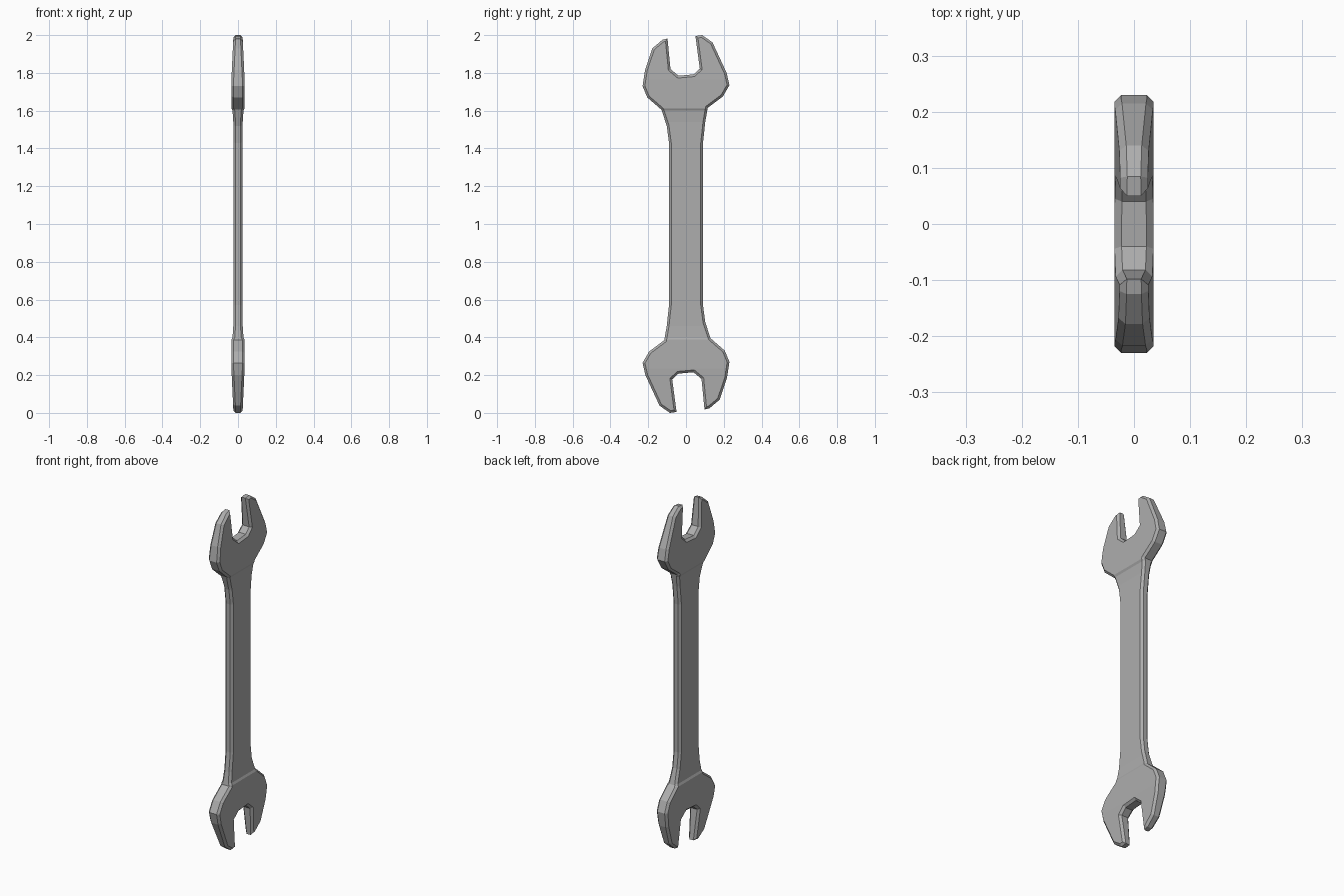
import bpy
import bmesh
from mathutils import Vector

cube = bpy.data.objects.get("Cube")
if cube:
    bpy.data.objects.remove(cube, do_unlink=True)

CHAMFER = 0.012

# Jaw and neck outline (y, z): up the back neck, round the slot, down the other side
jaw = [(-0.09, 1.43), (-0.102, 1.52), (-0.13, 1.605), (-0.205, 1.67),
       (-0.23, 1.73), (-0.217, 1.815), (-0.178, 1.93), (-0.125, 1.975),
       (-0.098, 1.982), (-0.082, 1.82), (-0.04, 1.785), (0.04, 1.792),
       (0.073, 1.822), (0.05, 1.995), (0.085, 2.0), (0.14, 1.962),
       (0.215, 1.8), (0.23, 1.735), (0.195, 1.675), (0.115, 1.615),
       (0.102, 1.54), (0.09, 1.43)]
# The other jaw is the same outline turned half a circle
outline = jaw + [(-y, 2 - z) for y, z in jaw]

# Half thickness by distance from the middle of the handle
stops = [(0, 0.025), (0.54, 0.025), (0.6, 0.029), (0.612, 0.035),
         (0.765, 0.035), (1.0, 0.024)]


def half_thickness(z):
    d = min(abs(z - 1), 1)
    for (a, ta), (b, tb) in zip(stops, stops[1:]):
        if d <= b:
            return ta + (tb - ta) * (d - a) / (b - a)
    return stops[-1][1]


# Extrude the outline into a plate
bm = bmesh.new()
face = bm.faces.new([bm.verts.new((-1, y, z)) for y, z in outline])
extruded = bmesh.ops.extrude_face_region(bm, geom=[face], use_keep_orig=True)
for item in extruded["geom"]:
    if isinstance(item, bmesh.types.BMVert):
        item.co.x = 1
bmesh.ops.recalc_face_normals(bm, faces=bm.faces[:])

# Inset both broad faces and raise them, leaving a chamfer
for broad in [f for f in bm.faces if len(f.verts) == len(outline)]:
    bmesh.ops.inset_region(bm, faces=[broad], thickness=CHAMFER, use_even_offset=True)
    for v in broad.verts:
        v.co.x *= 2

# Cut across where the thickness changes
for d, _ in stops[1:-1]:
    for z in (1 - d, 1 + d):
        bmesh.ops.bisect_plane(bm, geom=bm.verts[:] + bm.edges[:] + bm.faces[:],
                               dist=1e-5, plane_co=Vector((0, 0, z)),
                               plane_no=Vector((0, 0, 1)))

# Set the real thickness: 1 is the rim, 2 is the broad face
for v in bm.verts:
    side = 1 if v.co.x > 0 else -1
    v.co.x = side * (half_thickness(v.co.z) - CHAMFER * (2 - abs(v.co.x)))
bmesh.ops.recalc_face_normals(bm, faces=bm.faces[:])

mesh = bpy.data.meshes.new("double_ended_spanner")
bm.to_mesh(mesh)
bm.free()
spanner = bpy.data.objects.new("double_ended_spanner", mesh)
bpy.context.collection.objects.link(spanner)

# Plain grey steel
steel = bpy.data.materials.new("grey_steel")
steel.use_nodes = True
colour = (0.42, 0.42, 0.42, 1)
steel.diffuse_color = colour
steel.node_tree.nodes["Principled BSDF"].inputs["Base Color"].default_value = colour
mesh.materials.append(steel)
